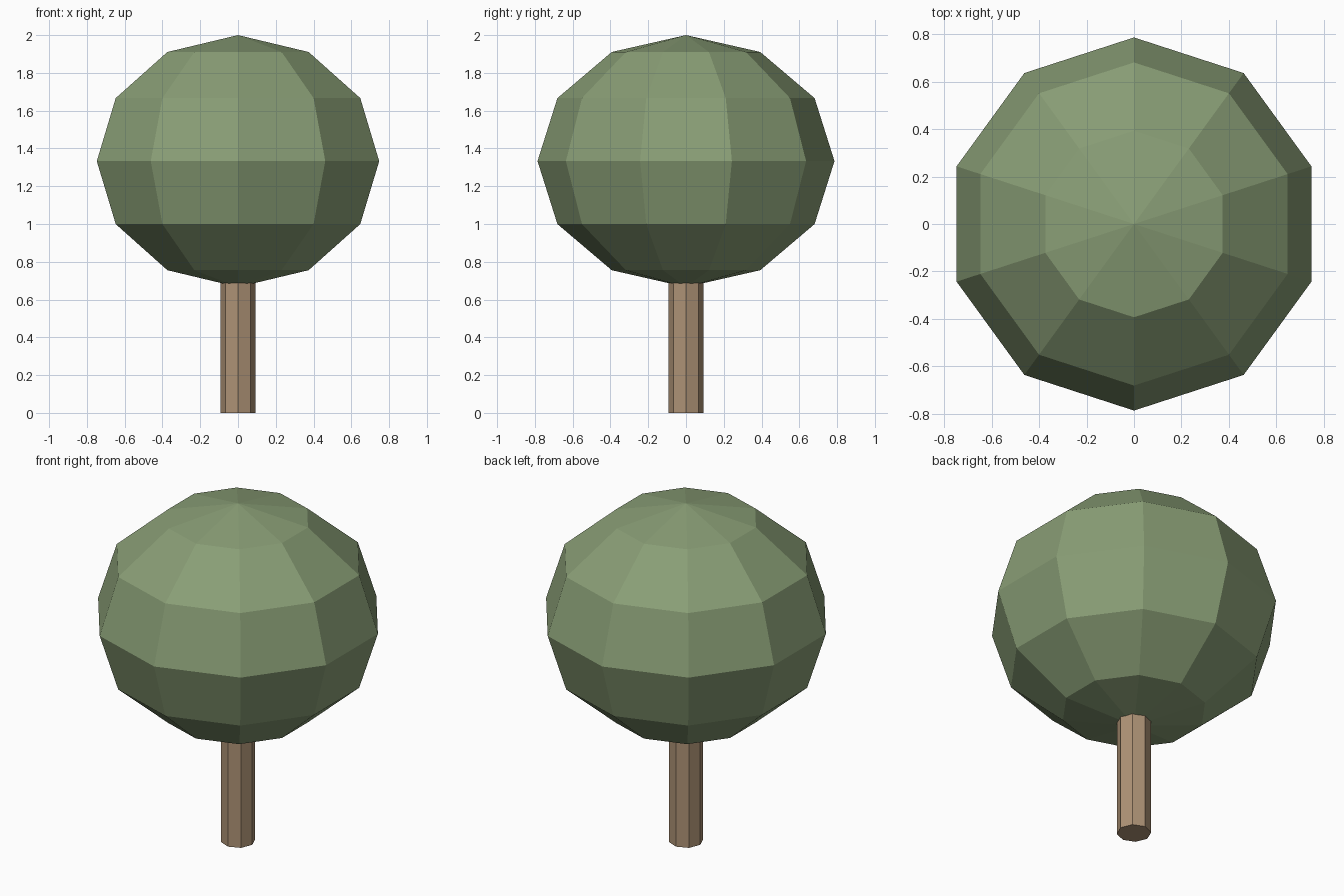
import bpy

if "Cube" in bpy.data.objects:
    bpy.data.objects.remove(bpy.data.objects["Cube"])


def finish(name, color):
    obj = bpy.context.object
    obj.name = name
    mat = bpy.data.materials.new(name + "_color")
    mat.diffuse_color = (*color, 1)
    mat.use_nodes = True
    mat.node_tree.nodes["Principled BSDF"].inputs["Base Color"].default_value = mat.diffuse_color
    obj.data.materials.append(mat)
    bpy.ops.object.transform_apply(location=False, rotation=False, scale=True)
    bpy.ops.object.shade_flat()
    return obj


# Trunk: eight-sided post whose top is buried in the crown
TRUNK_TOP = 0.8
bpy.ops.mesh.primitive_cylinder_add(vertices=8, radius=0.093, depth=TRUNK_TOP,
                                    location=(0, 0, TRUNK_TOP / 2))
finish("trunk", (0.42, 0.29, 0.18))

# Crown: coarse ten-sided ball, slightly squashed in height
bpy.ops.mesh.primitive_uv_sphere_add(segments=10, ring_count=6, radius=1,
                                     location=(0, 0, 1.333))
bpy.context.object.scale = (0.786, 0.786, 0.667)
finish("crown", (0.25, 0.34, 0.18))
